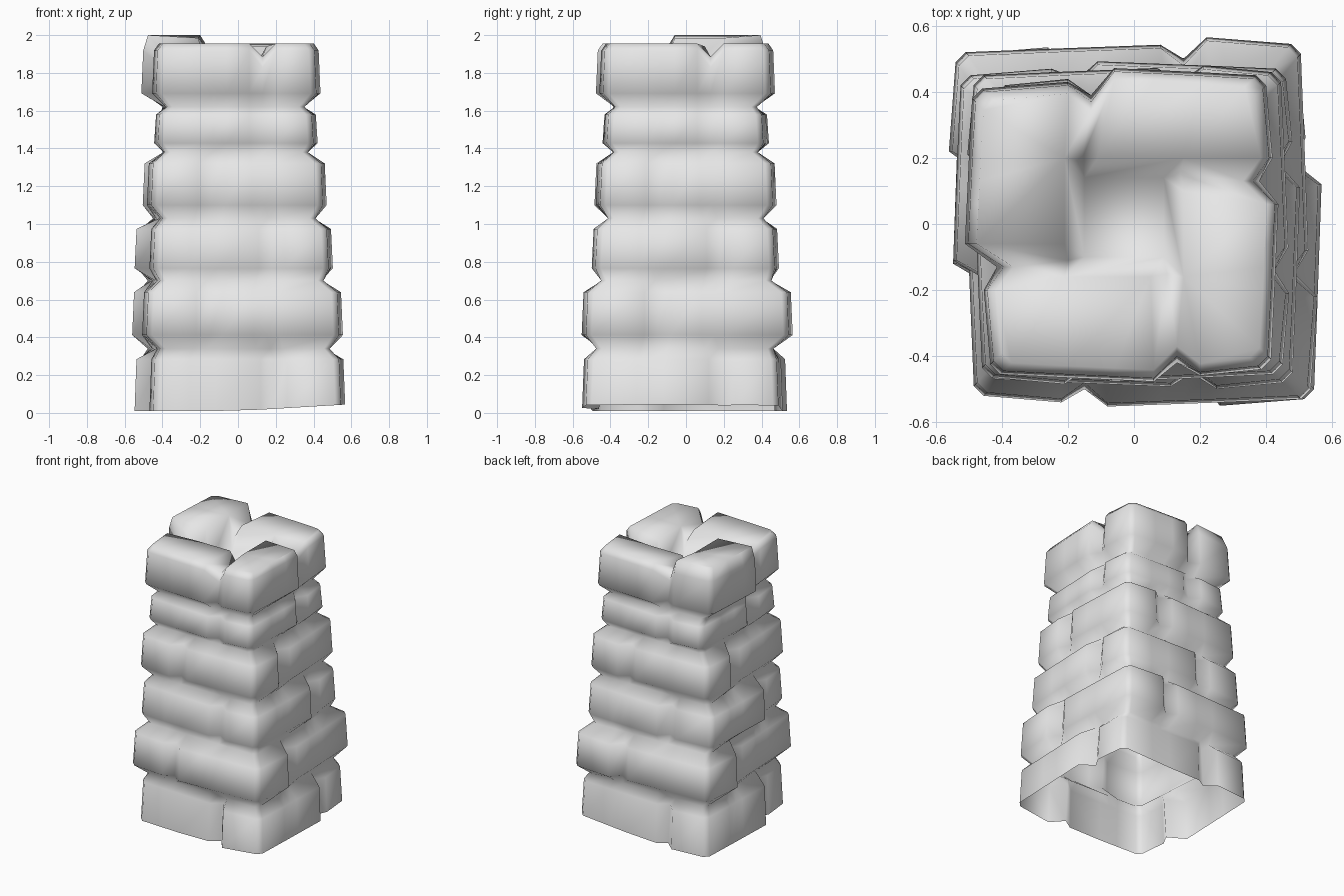
import bpy, bmesh
from math import pi
from mathutils import Vector, Matrix

cube = bpy.data.objects.get("Cube")
if cube:
    bpy.data.objects.remove(cube)

stone = bpy.data.materials.new("light_grey_stone")
stone.use_nodes = True
stone.diffuse_color = (0.8, 0.8, 0.8, 1)
stone.node_tree.nodes["Principled BSDF"].inputs["Base Color"].default_value = (0.8, 0.8, 0.8, 1)

# Courses: bottom z, top z, joint offset, outer corner of each of the four bricks
COURSES = [
    (0.01, 0.34, 0.19, [(-.45, -.48), (.545, -.53), (.50, .49), (-.525, .515)]),
    (0.34, 0.70, -.15, [(-.485, -.52), (.535, -.53), (.505, .545), (-.54, .52)]),
    (0.70, 1.03, 0.18, [(-.45, -.47), (.48, -.48), (.46, .47), (-.525, .45)]),
    (1.03, 1.38, -.14, [(-.46, -.465), (.45, -.455), (.445, .46), (-.485, .45)]),
    (1.38, 1.62, 0.13, [(-.425, -.42), (.40, -.42), (.40, .41), (-.42, .42)]),
    (1.62, 1.98, 0.13, [(-.435, -.455), (.415, -.44), (.40, .45), (-.49, .41)]),
]
JOINT = 0.07      # half width of a joint between bricks
CHAMFER = 0.03
TAPER = 0.025     # bricks lean outward towards their joints
SIDE = 8          # points on each side of the plan
WELL = Vector((-.03, .02))

bm = bmesh.new()


def to_plan(k, u, v):
    """Side k's own frame (u along the side, v outward) to plan x, y."""
    return Matrix.Rotation(k * pi / 2, 2) @ Vector((u, -v))


def ring(corners, spread, z, inset, joint=None, dent=0.0, drop=0.0):
    """Plan outline. With a joint the two bricks of a side step at it; without, it is straight."""
    verts = []
    for k in range(4):
        turn = Matrix.Rotation(-k * pi / 2, 2)
        a, b = turn @ Vector(corners[k]), turn @ Vector(corners[(k + 1) % 4])
        ua, va, ub, vb = a.x + inset, -a.y - inset, b.x - inset, -b.y - inset

        def outward(u):
            if joint is None:
                return va + (vb - va) * (u - ua) / (ub - ua)
            if u < joint:
                return va + TAPER * (u - ua) / (joint - ua)
            return vb + TAPER * (ub - u) / (ub - joint)

        side = [(ua + CHAMFER, outward(ua), z)]
        for u in (-spread, spread):
            if u == joint:
                middle = (u, min(va, vb) + TAPER - dent, z - drop)
            else:
                middle = (u, outward(u), z)
            side += [(u - JOINT, outward(u - JOINT), z), middle,
                     (u + JOINT, outward(u + JOINT), z)]
        side.append((ub - CHAMFER, outward(ub), z))
        verts += [bm.verts.new((*to_plan(k, u, v), h)) for u, v, h in side]
    return verts


def bridge(low, high):
    n = len(low)
    for i in range(n):
        j = (i + 1) % n
        bm.faces.new((low[i], low[j], high[j], high[i]))


# Hollow wall: bulging courses separated by pinched mortar lines
last = None
for i, (z0, z1, joint, corners) in enumerate(COURSES):
    height, spread = z1 - z0, abs(joint)
    if last:
        below = COURSES[i - 1]
        seam_corners = [(Vector(p) + Vector(q)) / 2 for p, q in zip(corners, below[3])]
        seam = ring(seam_corners, (spread + abs(below[2])) / 2, z0, 0.055)
        bridge(last, seam)
        last = seam
    low = ring(corners, spread, z0 + (0.2 * height if i else 0.0), 0.0, joint, 0.045)
    if last:
        bridge(last, low)
    else:
        # uneven foot, lifted towards the left side
        for v in low:
            v.co.z += 0.06 * max(v.co.x, 0.0)
    is_top = i == len(COURSES) - 1
    last = ring(corners, spread, z1 - 0.17 * height, 0.01, joint, 0.055, 0.09 * is_top)
    bridge(low, last)

# Bevelled rim of the top bricks
_, top, joint, corners = COURSES[-1]
rim = ring(corners, joint, top - 0.025, 0.035, joint, 0.06, 0.07)
bridge(last, rim)


def well_ring(u, v, z):
    """One point near the well for each side."""
    return [bm.verts.new((*(to_plan(k, u, v) + WELL), z)) for k in range(4)]


# Pinwheel tops, joint valleys and the sunken middle
ends = well_ring(joint - 0.05, 0.18, top - 0.04)
valleys = well_ring(joint, 0.17, top - 0.13)
starts = well_ring(joint + 0.05, 0.18, top - 0.04)
well_floor = well_ring(joint - 0.01, 0.12, top - 0.24)
for k in range(4):
    p = (k - 1) % 4
    before = rim[p * SIDE:p * SIDE + SIDE]
    side = rim[k * SIDE:k * SIDE + SIDE]
    # brick top: the end that turns the corner, then the long part
    bm.faces.new((before[6], before[7], side[0], starts[p]))
    bm.faces.new((*side[:5], ends[k], starts[p]))
    # joint valley
    bm.faces.new((side[4], side[5], valleys[k], ends[k]))
    bm.faces.new((side[5], side[6], starts[k], valleys[k]))
    # well walls
    bm.faces.new((starts[p], ends[k], well_floor[k], well_floor[p]))
    bm.faces.new((ends[k], valleys[k], well_floor[k]))
    bm.faces.new((valleys[k], starts[k], well_floor[k]))
bm.faces.new(well_floor)

# One brick of the top course sits a little higher than its neighbours
for v in bm.verts:
    if v.co.z > top - 0.06 and v.co.x < -.19 and v.co.y > -.14:
        v.co.z += 0.045

bmesh.ops.recalc_face_normals(bm, faces=bm.faces)
mesh = bpy.data.meshes.new("stone_stack")
bm.to_mesh(mesh)
bm.free()
mesh.materials.append(stone)
mesh.shade_smooth()
stack = bpy.data.objects.new("stone_stack", mesh)
bpy.context.collection.objects.link(stack)
